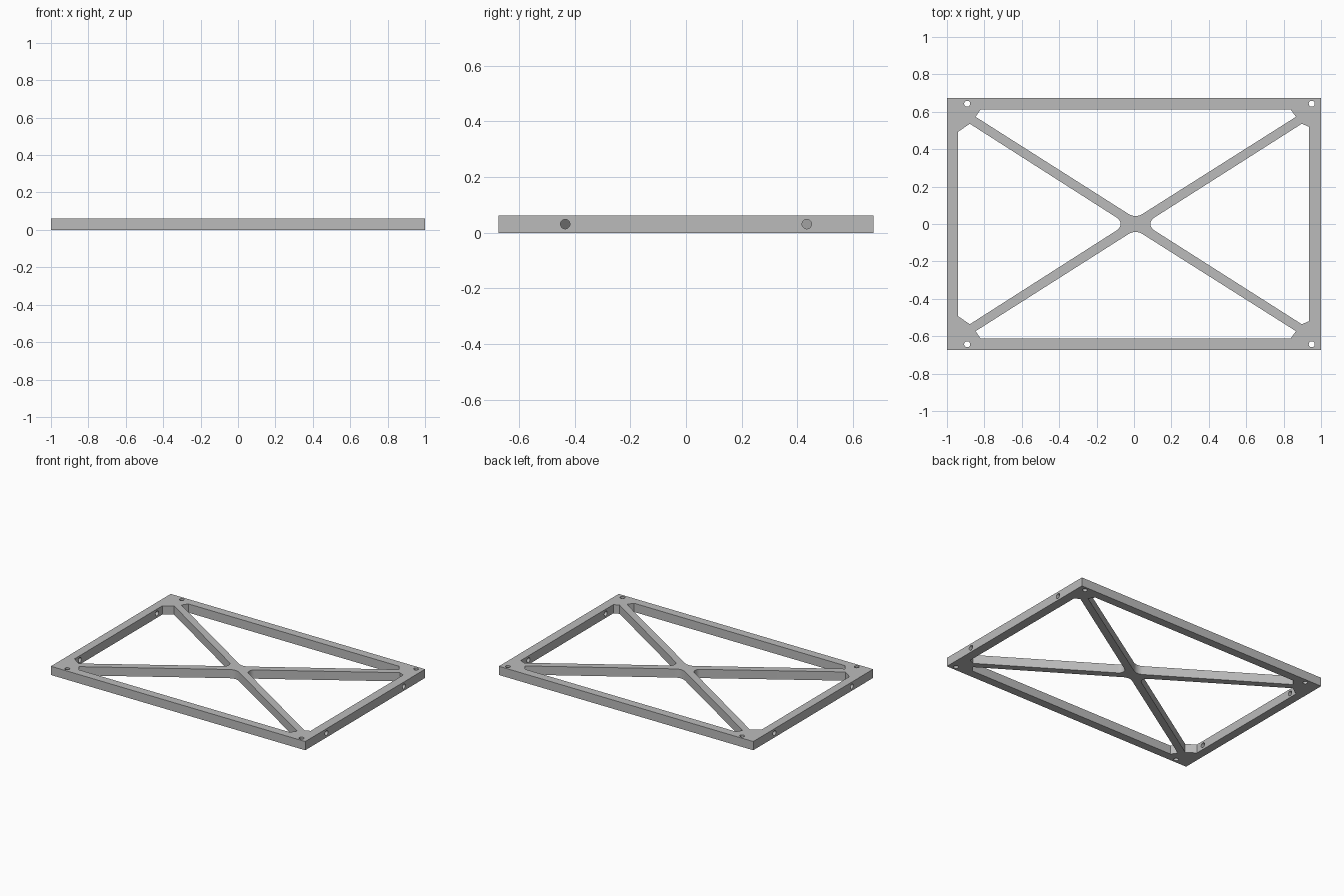
import bpy, bmesh, math
from mathutils import Vector

cube = bpy.data.objects.get("Cube")
if cube:
    bpy.data.objects.remove(cube, do_unlink=True)

LENGTH, WIDTH, HEIGHT = 2.0, 1.346, 0.062
HUB = Vector((0.008, 0.0))

grey = bpy.data.materials.new("plain grey")
grey.use_nodes = True
grey.diffuse_color = (0.5, 0.5, 0.5, 1)
grey.node_tree.nodes["Principled BSDF"].inputs["Base Color"].default_value = (0.5, 0.5, 0.5, 1)


def prism(name, outline, bottom, top):
    """Extrude a flat outline into a solid."""
    bm = bmesh.new()
    face = bm.faces.new([bm.verts.new((p[0], p[1], bottom)) for p in outline])
    new = bmesh.ops.extrude_face_region(bm, geom=[face])["geom"]
    bmesh.ops.translate(bm, vec=(0, 0, top - bottom),
                        verts=[g for g in new if isinstance(g, bmesh.types.BMVert)])
    bmesh.ops.recalc_face_normals(bm, faces=bm.faces)
    mesh = bpy.data.meshes.new(name)
    bm.to_mesh(mesh)
    bm.free()
    mesh.materials.append(grey)
    obj = bpy.data.objects.new(name, mesh)
    bpy.context.collection.objects.link(obj)
    return obj


def rounded_tip(before, tip, after, radius, steps=8):
    """Arc that replaces the sharp corner at tip."""
    a, b = (before - tip).normalized(), (after - tip).normalized()
    half = a.angle(b) / 2
    centre = tip + (a + b).normalized() * radius / math.sin(half)
    start = tip + a * radius / math.tan(half) - centre
    end = tip + b * radius / math.tan(half) - centre
    return [centre + start.lerp(end, i / steps).normalized() * radius for i in range(steps + 1)]


def window(name, half_outline, mirror, tip, radius):
    """Mirror half an outline and close it with a rounded tip near the hub."""
    first = [Vector(p) for p in half_outline]
    second = [Vector(p) for p in mirror]
    arc = rounded_tip(first[-1], tip, second[-1], radius)
    return prism(name, first + arc + second[::-1], -0.1, 0.2)


def drill(name, location, radius, rotation=(0, 0, 0)):
    bpy.ops.mesh.primitive_cylinder_add(vertices=24, radius=radius, depth=0.2,
                                        location=location, rotation=rotation)
    obj = bpy.context.object
    obj.name = name
    obj.data.materials.append(grey)
    return obj


# Solid plate
hx, hy = LENGTH / 2, WIDTH / 2
frame = prism("braced_frame", [(-hx, -hy), (hx, -hy), (hx, hy), (-hx, hy)], 0, HEIGHT)
cutters = []

# Front and back windows, between the long rails and the diagonal braces
for s, side in ((-1, "front"), (1, "back")):
    cutters.append(window(side + "_window_cutter",
                          [(-0.82, s * 0.613), (-0.847, s * 0.573)],
                          [(0.837, s * 0.613), (0.866, s * 0.573)],
                          HUB + Vector((0, s * 0.03)), 0.07))

# Right and left windows, between the short rails and the braces
for side, s, rail, rail_y, knee in (("right", -1, -0.94, 0.493, -0.878),
                                    ("left", 1, 0.935, 0.52, 0.897)):
    cutters.append(window(side + "_window_cutter",
                          [(rail, rail_y), (knee, 0.536)],
                          [(rail, -rail_y), (knee, -0.536)],
                          HUB + Vector((s * 0.047, 0)), 0.038))

# Corner holes, and cross holes through the short rails
for s in (-1, 1):
    for x in (-0.892, 0.95):
        cutters.append(drill("corner_hole_cutter", (x, s * 0.643, HEIGHT / 2), 0.016))
    for x in (-0.97, 0.97):
        cutters.append(drill("side_hole_cutter", (x, s * 0.434, HEIGHT / 2), 0.017,
                             (0, math.pi / 2, 0)))

# Cut everything out of the plate
bpy.ops.object.select_all(action='DESELECT')
frame.select_set(True)
bpy.context.view_layer.objects.active = frame
for cutter in cutters:
    cutter.hide_render = True
    cut = frame.modifiers.new(cutter.name, 'BOOLEAN')
    cut.operation, cut.solver, cut.object = 'DIFFERENCE', 'EXACT', cutter
    bpy.ops.object.modifier_apply(modifier=cut.name)
for cutter in cutters:
    bpy.data.objects.remove(cutter, do_unlink=True)

bpy.ops.object.shade_smooth_by_angle(angle=math.radians(30))
